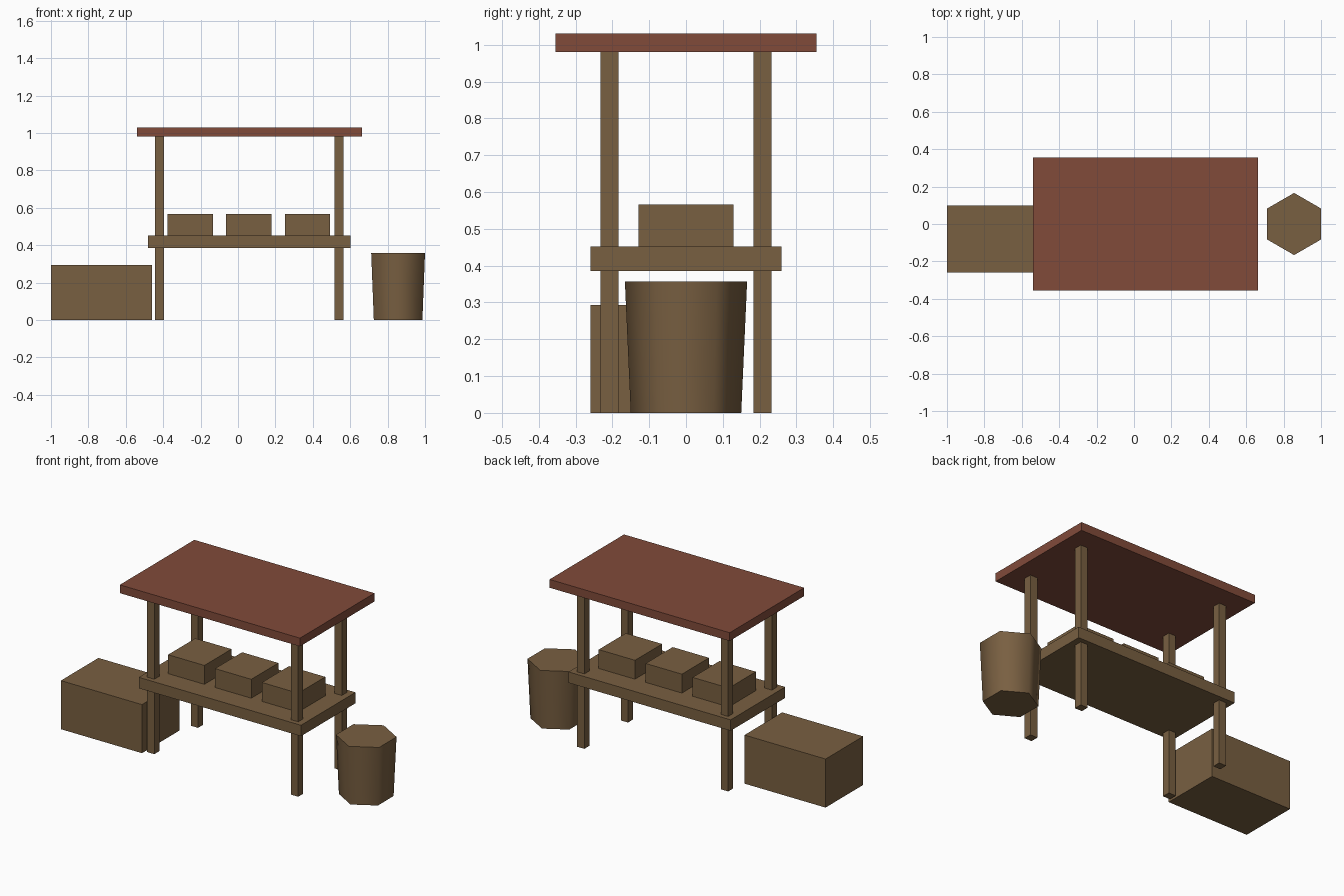
import bpy
import math

cube = bpy.data.objects.get("Cube")
if cube:
    bpy.data.objects.remove(cube, do_unlink=True)


def make_material(name, rgb):
    mat = bpy.data.materials.new(name)
    mat.use_nodes = True
    color = (*rgb, 1.0)
    mat.diffuse_color = color
    mat.node_tree.nodes["Principled BSDF"].inputs["Base Color"].default_value = color
    return mat


wood = make_material("brown_wood", (0.19, 0.115, 0.053))
red = make_material("red_roof", (0.22, 0.07, 0.042))


def box(name, x, y, z, mat):
    """Box spanning the given (low, high) range on each axis."""
    spans = (x, y, z)
    bpy.ops.mesh.primitive_cube_add(size=1, location=[(a + b) / 2 for a, b in spans])
    obj = bpy.context.object
    obj.name = name
    obj.scale = [b - a for a, b in spans]
    bpy.ops.object.transform_apply(location=False, rotation=False, scale=True)
    obj.data.materials.append(mat)
    return obj


# Stall frame: roof, counter and four posts
box("roof", (-0.54, 0.662), (-0.355, 0.355), (0.98, 1.03), red)
box("counter", (-0.48, 0.602), (-0.26, 0.26), (0.386, 0.452), wood)
for side, x in (("right", -0.42), ("left", 0.54)):
    for end, y in (("front", -0.208), ("back", 0.208)):
        box(f"{end}_{side}_post", (x - 0.024, x + 0.024), (y - 0.024, y + 0.024),
            (0, 0.98), wood)

# Three goods boxes on the counter
for i in range(3):
    x = -0.255 + i * 0.313
    box(f"goods_box_{i + 1}", (x - 0.121, x + 0.121), (-0.129, 0.129),
        (0.452, 0.566), wood)

# Large crate beside the stall
box("crate", (-1.0, -0.459), (-0.26, 0.098), (0, 0.293), wood)

# Six-sided tapered barrel, smooth round the side and sharp at the rims
bpy.ops.mesh.primitive_cone_add(vertices=6, radius1=0.15, radius2=0.166, depth=0.357,
                                location=(0.856, 0, 0.1785))
barrel = bpy.context.object
barrel.name = "barrel"
barrel.data.materials.append(wood)
bpy.ops.object.shade_smooth_by_angle(angle=math.radians(70))
